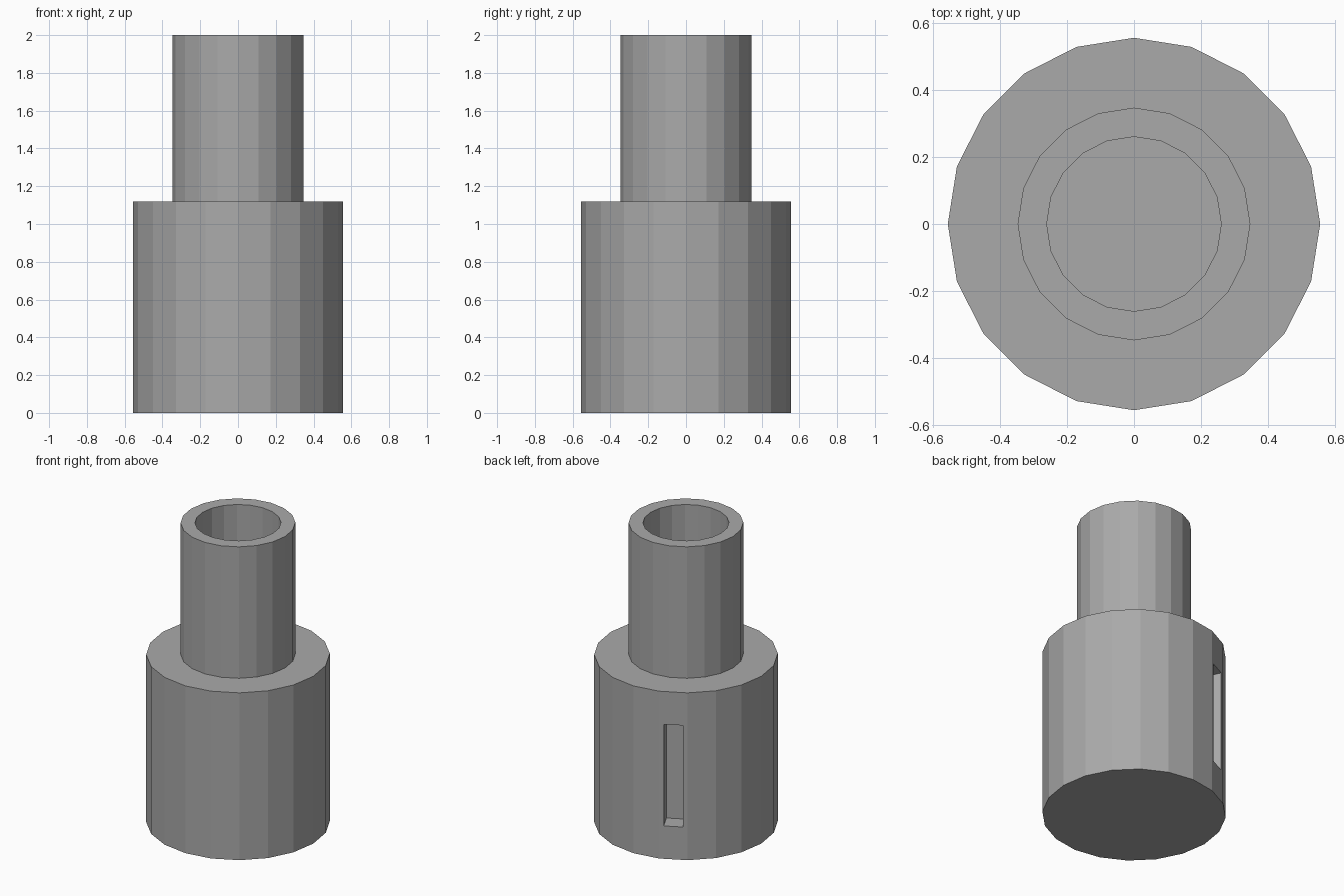
import bpy, bmesh
from math import radians, cos, sin, pi
from mathutils import Matrix, Vector

if "Cube" in bpy.data.objects:
    bpy.data.objects.remove(bpy.data.objects["Cube"])

SIDES = 20
BASE_R, TUBE_R, BORE_R = 0.557, 0.348, 0.261
SHOULDER, TOP = 1.12, 2.0

grey = bpy.data.materials.new("mid grey")
grey.use_nodes = True
colour = (0.4, 0.4, 0.4, 1)
grey.diffuse_color = colour
grey.node_tree.nodes["Principled BSDF"].inputs["Base Color"].default_value = colour


def add_object(name, bm):
    bmesh.ops.recalc_face_normals(bm, faces=bm.faces)
    mesh = bpy.data.meshes.new(name)
    bm.to_mesh(mesh)
    bm.free()
    mesh.materials.append(grey)
    obj = bpy.data.objects.new(name, mesh)
    bpy.context.collection.objects.link(obj)
    return obj


def ring(bm, r, z):
    return [bm.verts.new((r * cos(2 * pi * i / SIDES), r * sin(2 * pi * i / SIDES), z))
            for i in range(SIDES)]


# Stepped body: wide base, narrow neck and open bore in one shell
bm = bmesh.new()
profile = [(BASE_R, 0), (BASE_R, SHOULDER), (TUBE_R, SHOULDER),
           (TUBE_R, TOP), (BORE_R, TOP), (BORE_R, SHOULDER)]
rings = [ring(bm, r, z) for r, z in profile]
for a, b in zip(rings, rings[1:]):
    for i in range(SIDES):
        j = (i + 1) % SIDES
        bm.faces.new((a[i], a[j], b[j], b[i]))
bm.faces.new(rings[0])
bm.faces.new(rings[-1])
body = add_object("stepped_socket_body", bm)

# Upright slot sunk into one back facet of the base
slot_angle, slot_width, slot_depth, slot_height = radians(117), 0.117, 0.115, 0.68
facet_r = BASE_R * cos(pi / SIDES)
bm = bmesh.new()
bmesh.ops.create_cube(bm, size=1, matrix=(
    Matrix.Rotation(slot_angle, 4, 'Z')
    @ Matrix.Translation((facet_r, 0, SHOULDER / 2))
    @ Matrix.Diagonal(Vector((2 * slot_depth, slot_width, slot_height, 1)))))
cutter = add_object("slot_cutter", bm)
cutter.hide_render = True

cut = body.modifiers.new("slot", 'BOOLEAN')
cut.operation = 'DIFFERENCE'
cut.solver = 'EXACT'
cut.object = cutter
bpy.context.view_layer.objects.active = body
bpy.ops.object.modifier_apply(modifier=cut.name)
bpy.data.objects.remove(cutter)
